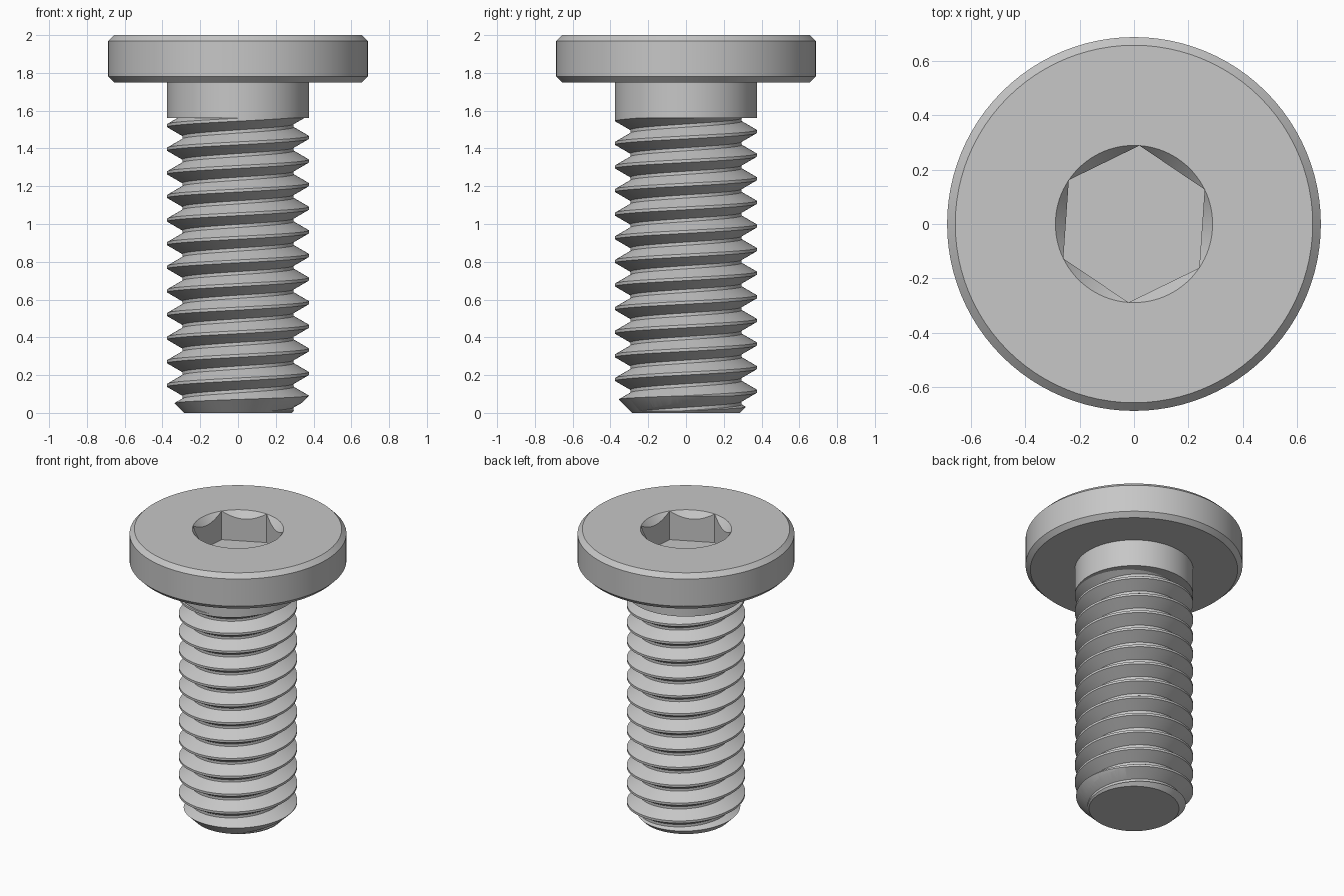
import bpy, bmesh
from math import sin, cos, pi, radians

if "Cube" in bpy.data.objects:
    bpy.data.objects.remove(bpy.data.objects["Cube"])

SEG = 96
RADIUS, ROOT, TIP = 0.375, 0.295, 0.285
PITCH = 0.125
NECK, HEAD, TOP = 1.5625, 1.75, 2.0
GREY = (0.57, 0.57, 0.57, 1)

steel = bpy.data.materials.new("steel grey")
steel.use_nodes = True
steel.diffuse_color = GREY
steel.node_tree.nodes["Principled BSDF"].inputs["Base Color"].default_value = GREY


def make(name, bm):
    bmesh.ops.recalc_face_normals(bm, faces=bm.faces)
    mesh = bpy.data.meshes.new(name)
    bm.to_mesh(mesh)
    bm.free()
    mesh.materials.append(steel)
    ob = bpy.data.objects.new(name, mesh)
    bpy.context.collection.objects.link(ob)
    return ob


def lathe(name, profile, seg=SEG, turn=0.0):
    """Solid of revolution with flat ends from (radius, z) pairs."""
    bm = bmesh.new()
    rings = [[bm.verts.new((r * cos(turn + 2 * pi * i / seg), r * sin(turn + 2 * pi * i / seg), z))
              for i in range(seg)] for r, z in profile]
    for a, b in zip(rings, rings[1:]):
        for i in range(seg):
            j = (i + 1) % seg
            bm.faces.new((a[i], a[j], b[j], b[i]))
    bm.faces.new(rings[0])
    bm.faces.new(rings[-1])
    return make(name, bm)


def helix(name, turns, start):
    """Single-start right-hand thread, capped by fans to the axis."""
    bm = bmesh.new()
    shape = [(ROOT, 0.0), (ROOT, 0.135), (RADIUS, 0.505), (RADIUS, 0.63)]
    n = len(shape)
    rows = []
    for k in range(turns * n):
        r, f = shape[k % n]
        rows.append([bm.verts.new((r * cos(2 * pi * s / SEG), r * sin(2 * pi * s / SEG),
                                   start + PITCH * (k // n + f + s / SEG))) for s in range(SEG)])
    last = len(rows) - n - 1

    def at(k, s):
        return rows[k][s] if s < SEG else rows[k + n][0]

    for k in range(last):
        for s in range(SEG):
            bm.faces.new((at(k, s), at(k, s + 1), at(k + 1, s + 1), at(k + 1, s)))
    for k, z in ((0, start - PITCH), (last, start + PITCH * (turns + 1))):
        hub = bm.verts.new((0, 0, z))
        loop = [at(k, s) for s in range(SEG + 1)] + [rows[k + i][0] for i in range(n - 1, -1, -1)]
        for a, b in zip(loop, loop[1:]):
            bm.faces.new((a, b, hub))
    return make(name, bm)


def boolean(ob, tool, operation):
    mod = ob.modifiers.new(operation.title(), 'BOOLEAN')
    mod.operation, mod.solver, mod.object = operation, 'EXACT', tool
    bpy.context.view_layer.objects.active = ob
    bpy.ops.object.modifier_apply(modifier=mod.name)
    bpy.data.objects.remove(tool)


# Threaded shaft, trimmed to length with a chamfered tip
thread = helix("threaded_shaft", 18, -2.9 * PITCH)
boolean(thread, lathe("trim", [(TIP, 0), (TIP + 0.15, 0.15), (TIP + 0.15, NECK)]), 'INTERSECT')

# Plain neck under the head
neck = lathe("plain_neck", [(RADIUS, NECK), (RADIUS, HEAD + 0.02)])

# Flat head with chamfered rims and a countersunk hex socket
head = lathe("head", [(0.657, HEAD), (0.687, HEAD + 0.03), (0.687, TOP - 0.03), (0.657, TOP)])
boolean(head, lathe("hex_cutter", [(0.289, 1.8), (0.289, 2.1)], 6, radians(26)), 'DIFFERENCE')
boolean(head, lathe("countersink", [(0.239, 1.94), (0.289, TOP), (0.289, 2.1)]), 'DIFFERENCE')

for ob in (thread, neck, head):
    bpy.ops.object.select_all(action='DESELECT')
    ob.select_set(True)
    bpy.context.view_layer.objects.active = ob
    bpy.ops.object.shade_smooth_by_angle(angle=radians(25))
